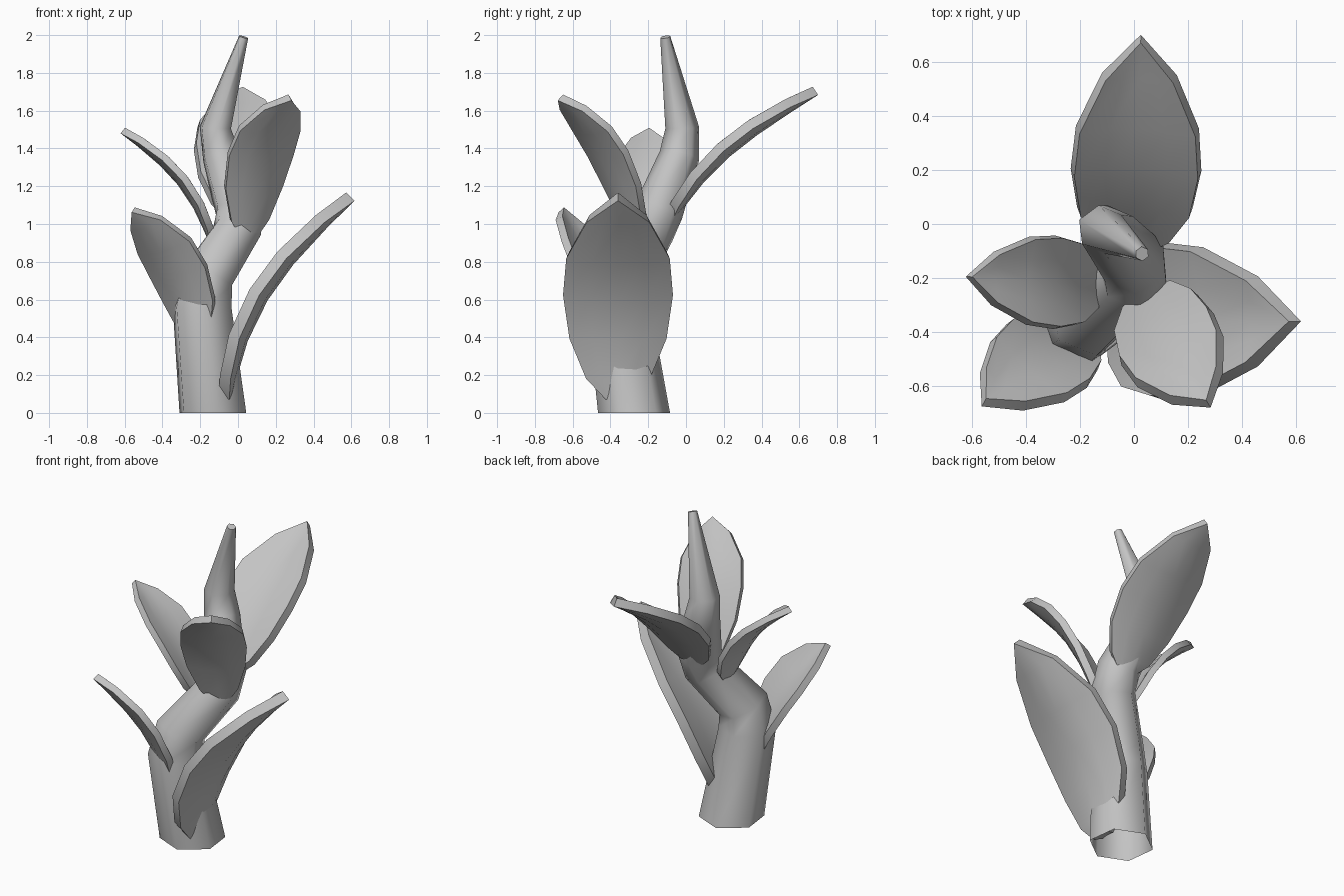
import bpy
import bmesh
import math
from mathutils import Vector

cube = bpy.data.objects.get("Cube")
if cube:
    bpy.data.objects.remove(cube, do_unlink=True)

# One plain material for the whole plant
GREY = (0.55, 0.55, 0.55, 1)
grey = bpy.data.materials.new("plain_grey")
grey.use_nodes = True
grey.diffuse_color = GREY
grey.node_tree.nodes["Principled BSDF"].inputs["Base Color"].default_value = GREY


def grid_object(name, rows, closed=False, cap_end=False):
    """Skin rows of points with quads; closed rows make a tube."""
    bm = bmesh.new()
    rings = [[bm.verts.new(p) for p in row] for row in rows]
    count = len(rings[0])
    for low, high in zip(rings, rings[1:]):
        for i in range(count if closed else count - 1):
            j = (i + 1) % count
            bm.faces.new((low[i], low[j], high[j], high[i]))
    if cap_end:
        bm.faces.new(rings[-1])
    # Rows of zero width become a single point
    bmesh.ops.remove_doubles(bm, verts=bm.verts[:], dist=0.0001)
    mesh = bpy.data.meshes.new(name)
    bm.to_mesh(mesh)
    bm.free()
    mesh.materials.append(grey)
    obj = bpy.data.objects.new(name, mesh)
    bpy.context.collection.objects.link(obj)
    return obj


def finish(obj, angle):
    """Apply modifiers and shade smooth with sharp rims."""
    bpy.ops.object.select_all(action='DESELECT')
    obj.select_set(True)
    bpy.context.view_layer.objects.active = obj
    if obj.modifiers:
        bpy.ops.object.convert(target='MESH')
    bpy.ops.object.shade_smooth_by_angle(angle=math.radians(angle))


# Crooked six-sided stem, open at the foot: centre and radius per ring
STEM = [((-0.133, -0.275, 0), 0.192), ((-0.19, -0.355, 0.56), 0.169),
        ((-0.17, -0.34, 0.71), 0.154), ((-0.005, -0.195, 0.96), 0.137),
        ((0, -0.14, 1.08), 0.13), ((-0.09, -0.035, 1.36), 0.107),
        ((-0.12, -0.02, 1.51), 0.09), ((0.03, -0.11, 1.99), 0.027)]
SIDES = 6
TURN = math.radians(37)


def build_stem():
    points = [Vector(p) for p, _ in STEM]
    rows = []
    for i, (_, radius) in enumerate(STEM):
        into = (points[i] - points[max(i - 1, 0)]).normalized()
        out = (points[min(i + 1, len(points) - 1)] - points[i]).normalized()
        axis = Vector((0, 0, 1)) if i == 0 else (into + out).normalized()
        across = Vector((0, 1, 0)).cross(axis).normalized()
        depth = axis.cross(across)
        rows.append([])
        for k in range(SIDES):
            a = TURN + math.tau * k / SIDES
            rows[-1].append(points[i] + radius * (across * math.cos(a) + depth * math.sin(a)))
    finish(grid_object("stem", rows, closed=True, cap_end=True), 70)


# Leaf outline: position along the midrib and share of the half width
OUTLINE = [(0, 0.2), (0.09, 0.57), (0.27, 0.88), (0.48, 1), (0.67, 0.94), (0.87, 0.56), (1, 0)]


def build_leaf(name, base, middle, tip, side, half_width, thickness):
    base, middle, tip, side = map(Vector, (base, middle, tip, side))
    control = 2 * middle - (base + tip) / 2
    rows = []
    for t, share in OUTLINE:
        point = base * (1 - t) ** 2 + control * 2 * t * (1 - t) + tip * t ** 2
        tangent = ((control - base) * (1 - t) + (tip - control) * t).normalized()
        across = (side - tangent * side.dot(tangent)).normalized()
        normal = across.cross(tangent)
        if normal.z < 0:
            normal.negate()
        width = half_width * share
        # Shallow cup: the midrib sinks below the edges
        rows.append([point + across * width * u - normal * 0.18 * width * (1 - u * u)
                     for u in (-1, -0.5, 0, 0.5, 1)])
    leaf = grid_object(name, rows)
    solid = leaf.modifiers.new("thickness", 'SOLIDIFY')
    solid.thickness = thickness
    solid.offset = 0
    finish(leaf, 40)


build_stem()
build_leaf("lower_left_leaf", (-0.075, -0.36, 0.08), (0.1, -0.36, 0.66),
           (0.595, -0.36, 1.145), (0, 1, 0), 0.283, 0.062)
build_leaf("back_leaf", (0, -0.09, 1.04), (0.008, 0.2, 1.42),
           (0.025, 0.685, 1.705), (1, 0, 0), 0.235, 0.052)
build_leaf("upper_right_leaf", (-0.13, -0.22, 0.91), (-0.29, -0.215, 1.25),
           (-0.61, -0.195, 1.495), (0, 1, 0), 0.168, 0.038)
build_leaf("lower_right_leaf", (-0.21, -0.365, 0.36), (-0.32, -0.48, 0.77),
           (-0.555, -0.66, 1.075), (0.12, -0.125, 0.06), 0.185, 0.042)
build_leaf("front_leaf", (0.05, -0.25, 0.93), (0.12, -0.42, 1.39),
           (0.275, -0.665, 1.67), (0.87, 0.5, 0), 0.19, 0.045)
